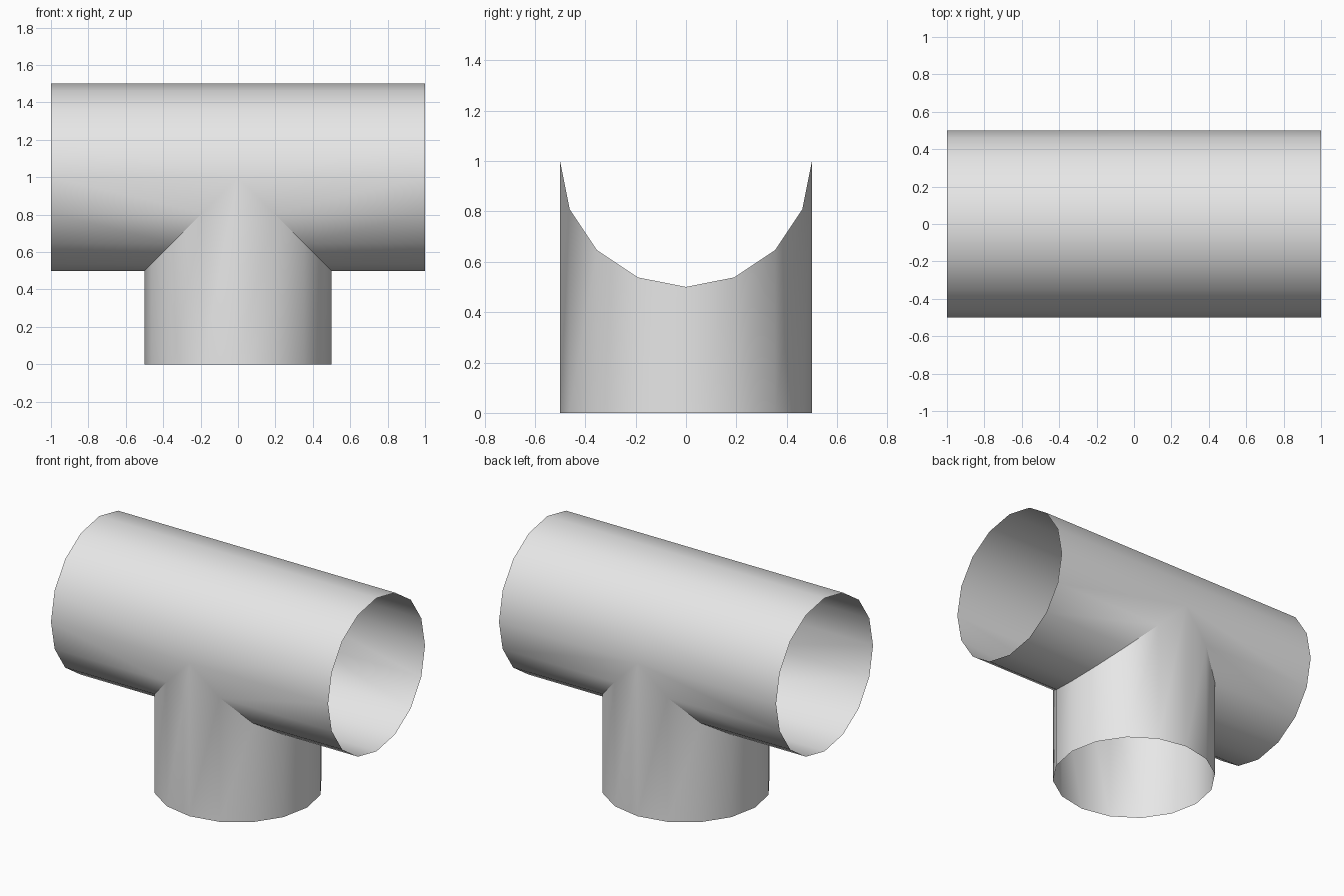
import bpy, bmesh, math
from mathutils import Vector

cube = bpy.data.objects.get("Cube")
if cube:
    bpy.data.objects.remove(cube, do_unlink=True)

SIDES = 16
RADIUS = 0.5
AXIS = Vector((0, 0, 1))      # centre of the joint

grey = bpy.data.materials.new("light grey")
grey.use_nodes = True
colour = (0.8, 0.8, 0.8, 1)
grey.diffuse_color = colour
grey.node_tree.nodes["Principled BSDF"].inputs["Base Color"].default_value = colour

bm = bmesh.new()


def tube(start, end, direction):
    """Open tube wall between two point functions of the angle, facing outward."""
    for i in range(SIDES):
        a, b = (2 * math.pi * k / SIDES for k in (i, i + 1))
        points = [start(a), start(b), end(b), end(a)]
        face = bm.faces.new([bm.verts.new(p) for p in points])
        face.normal_update()
        out = face.calc_center_median() - AXIS
        out -= direction * out.dot(direction)
        if face.normal.dot(out) < 0:
            face.normal_flip()


# Two horizontal arms, mitred against the branch on their lower half
for side in (-1, 1):
    def open_end(a):
        return Vector((side, RADIUS * math.sin(a), 1 - RADIUS * math.cos(a)))

    def mitre(a):
        p = open_end(a)
        p.x = side * RADIUS * max(0, math.cos(a))
        return p

    tube(open_end, mitre, Vector((1, 0, 0)))


# Vertical branch, saddle cut at its top
def foot(a):
    return Vector((RADIUS * math.cos(a), RADIUS * math.sin(a), 0))


def saddle(a):
    p = foot(a)
    p.z = 1 - abs(p.x)
    return p


tube(foot, saddle, Vector((0, 0, 1)))

# Weld the three tubes into one shell
bmesh.ops.remove_doubles(bm, verts=bm.verts, dist=0.0005)
mesh = bpy.data.meshes.new("tee_pipe")
bm.to_mesh(mesh)
bm.free()
mesh.materials.append(grey)
pipe = bpy.data.objects.new("tee_pipe", mesh)
bpy.context.collection.objects.link(pipe)

bpy.ops.object.select_all(action='DESELECT')
pipe.select_set(True)
bpy.context.view_layer.objects.active = pipe
bpy.ops.object.shade_smooth_by_angle(angle=math.radians(30))
